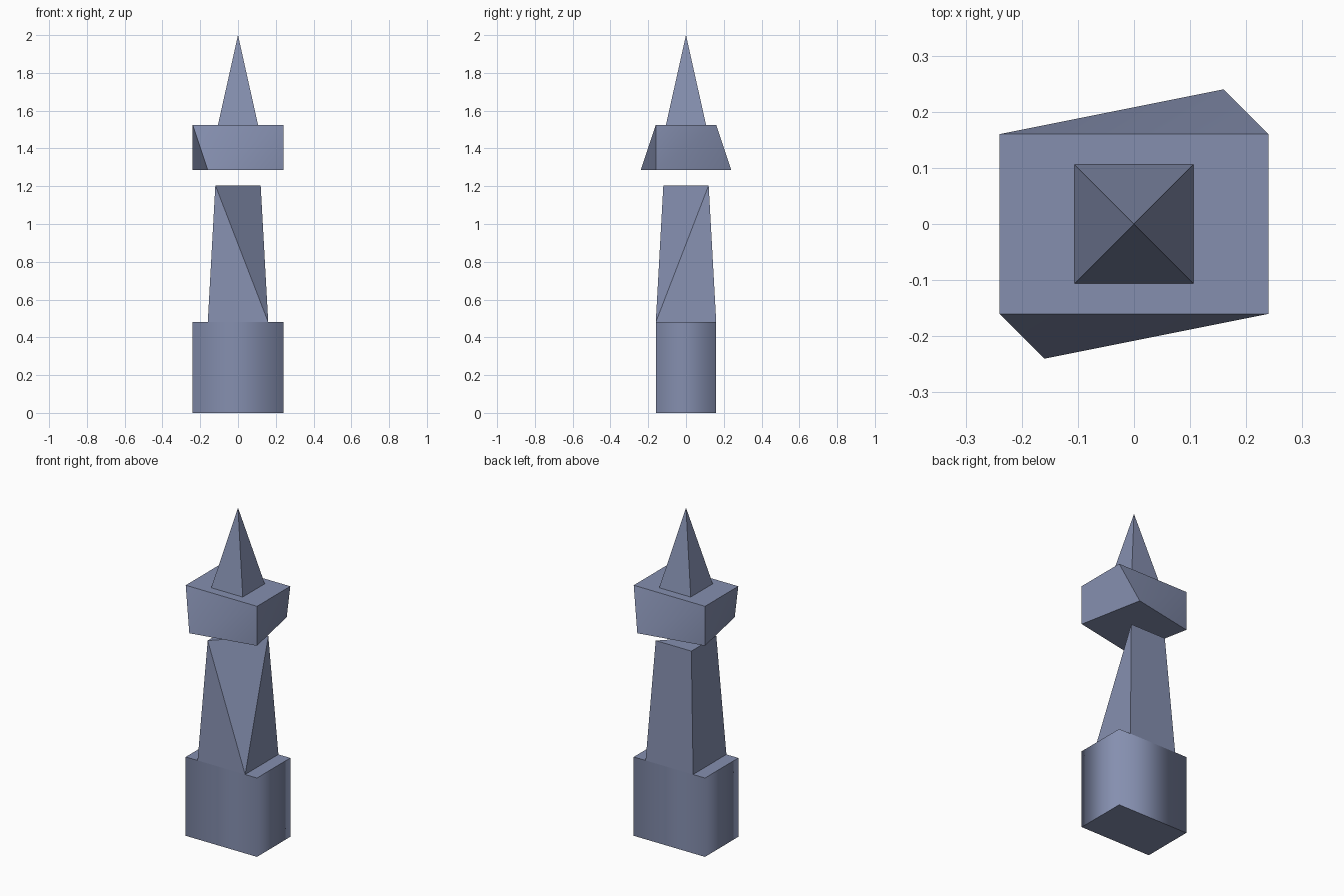
import bpy, bmesh, math

if "Cube" in bpy.data.objects:
    bpy.data.objects.remove(bpy.data.objects["Cube"])

slate = bpy.data.materials.new("slate_blue")
slate.diffuse_color = (0.235, 0.275, 0.43, 1)
slate.use_nodes = True
slate.node_tree.nodes["Principled BSDF"].inputs["Base Color"].default_value = slate.diffuse_color


def ring(hx, hy, z):
    """Four corners of a rectangle: front left, front right, back right, back left."""
    return [(-hx, -hy, z), (hx, -hy, z), (hx, hy, z), (-hx, hy, z)]


def solid(name, points, round_sides=False):
    """Closed faceted block wrapped around its corner points."""
    bm = bmesh.new()
    for p in points:
        bm.verts.new(p)
    bmesh.ops.convex_hull(bm, input=bm.verts[:])
    bmesh.ops.dissolve_limit(bm, angle_limit=math.radians(1),
                             verts=bm.verts[:], edges=bm.edges[:])
    bmesh.ops.recalc_face_normals(bm, faces=bm.faces[:])
    for f in bm.faces:
        f.smooth = True
    for e in bm.edges:
        level = abs(e.verts[0].co.z - e.verts[1].co.z) < 1e-4
        e.smooth = (not level) if round_sides else e.calc_face_angle(0) < math.radians(30)
    mesh = bpy.data.meshes.new(name)
    bm.to_mesh(mesh)
    bm.free()
    mesh.materials.append(slate)
    obj = bpy.data.objects.new(name, mesh)
    bpy.context.collection.objects.link(obj)
    return obj


# Pedestal block with softly shaded sides
solid("pedestal", ring(0.24, 0.16, 0) + ring(0.24, 0.16, 0.48), round_sides=True)

# Tapered shaft, front right top corner sliced off
shaft_top = ring(0.12, 0.12, 1.205)
del shaft_top[1]
solid("shaft", ring(0.16, 0.16, 0.48) + shaft_top)

# Floating collar: rectangular top over a slightly turned square bottom
turned = [(-0.16, -0.24, 1.285), (0.24, -0.16, 1.285),
          (0.16, 0.24, 1.285), (-0.24, 0.16, 1.285)]
solid("collar", turned + ring(0.24, 0.16, 1.525))

# Pointed spire
solid("spire", ring(0.106, 0.106, 1.525) + [(0, 0, 2.0)])
